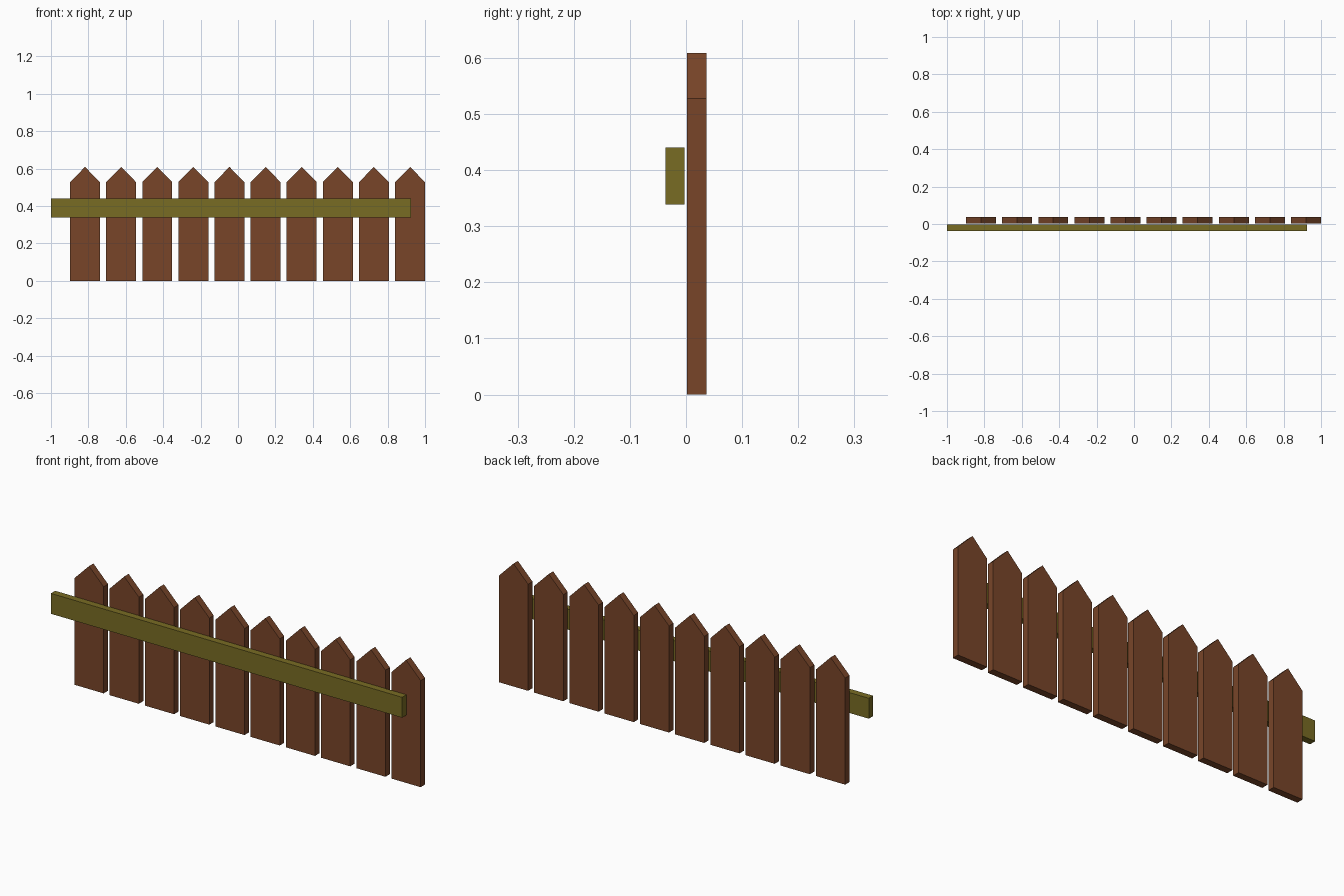
import bpy, bmesh

if "Cube" in bpy.data.objects:
    bpy.data.objects.remove(bpy.data.objects["Cube"])

COUNT, PITCH, FIRST_X = 10, 0.1931, -0.818   # picket spacing
HALF_W, SHOULDER, TIP = 0.08, 0.528, 0.609   # picket shape


def material(name, rgb):
    mat = bpy.data.materials.new(name)
    mat.diffuse_color = (*rgb, 1)
    mat.use_nodes = True
    mat.node_tree.nodes["Principled BSDF"].inputs["Base Color"].default_value = mat.diffuse_color
    return mat


def extruded_mesh(name, profile, y0, y1, mat):
    """Extrude an (x, z) outline from y0 to y1."""
    bm = bmesh.new()
    face = bm.faces.new([bm.verts.new((x, y0, z)) for x, z in profile])
    ext = bmesh.ops.extrude_face_region(bm, geom=[face])
    verts = [g for g in ext["geom"] if isinstance(g, bmesh.types.BMVert)]
    bmesh.ops.translate(bm, verts=verts, vec=(0, y1 - y0, 0))
    bmesh.ops.recalc_face_normals(bm, faces=bm.faces)
    mesh = bpy.data.meshes.new(name)
    bm.to_mesh(mesh)
    bm.free()
    mesh.materials.append(mat)
    return mesh


def add(name, mesh, x=0):
    obj = bpy.data.objects.new(name, mesh)
    obj.location.x = x
    bpy.context.collection.objects.link(obj)


brown = material("brown_wood", (0.19, 0.06, 0.022))
olive = material("olive_wood", (0.19, 0.15, 0.017))

# Pointed pickets, sharing one mesh
picket = extruded_mesh("picket", [(-HALF_W, 0), (HALF_W, 0), (HALF_W, SHOULDER),
                                  (0, TIP), (-HALF_W, SHOULDER)], 0.002, 0.0365, brown)
for i in range(COUNT):
    add(f"picket_{i + 1}", picket, FIRST_X + i * PITCH)

# Horizontal rail in front of the pickets, offset to the left
rail = extruded_mesh("rail", [(-1, 0.339), (0.925, 0.339), (0.925, 0.44), (-1, 0.44)],
                     -0.0365, -0.003, olive)
add("rail", rail)
